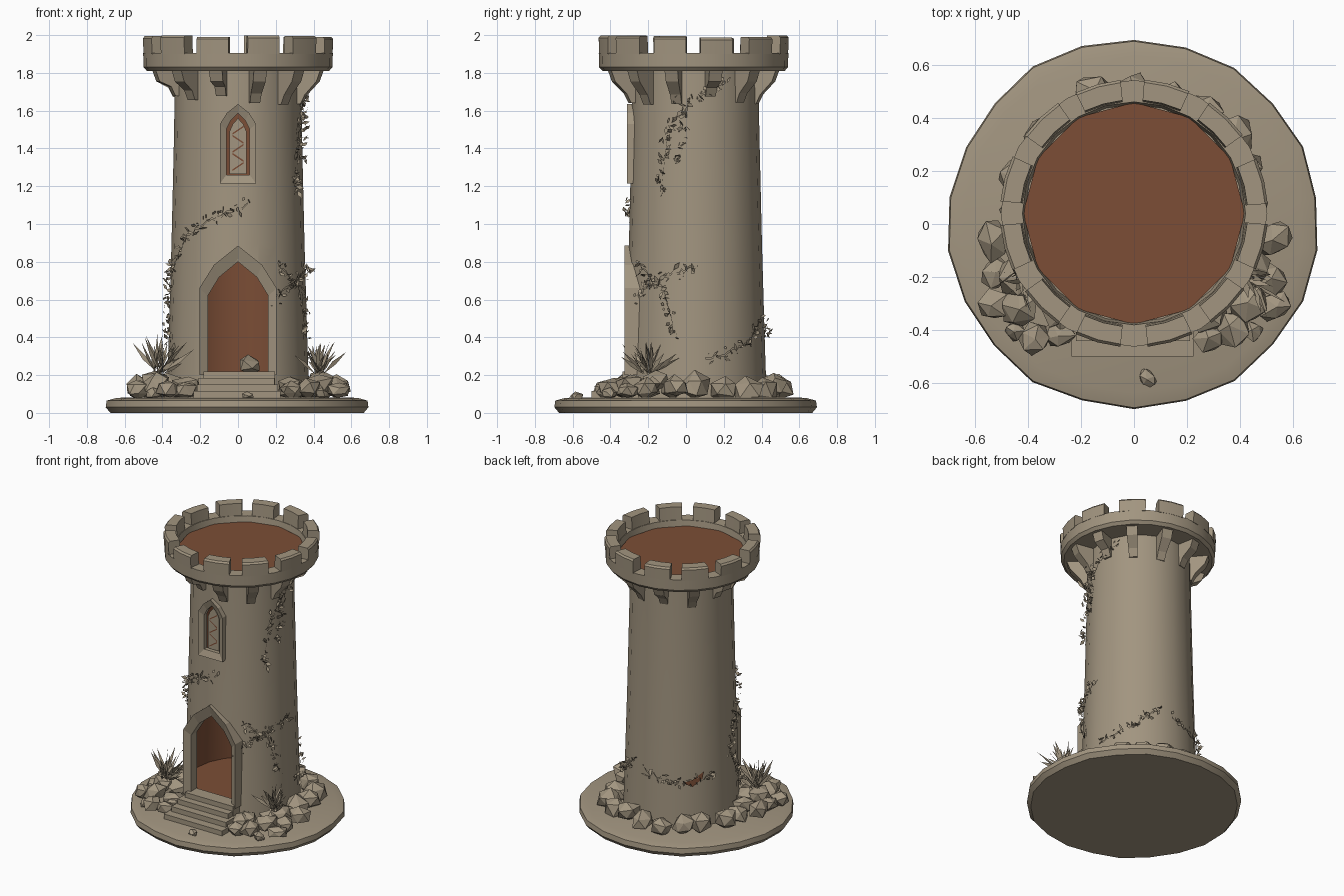
import bpy, bmesh, math, random
from mathutils import Vector, Matrix

if "Cube" in bpy.data.objects:
    bpy.data.objects.remove(bpy.data.objects["Cube"])
random.seed(7)
R = random.uniform
CY = 0.05                                   # tower axis sits slightly behind the origin


def material(name, rgb):
    m = bpy.data.materials.new(name)
    m.diffuse_color = (*rgb, 1)
    m.use_nodes = True
    m.node_tree.nodes["Principled BSDF"].inputs["Base Color"].default_value = m.diffuse_color
    return m


STONE = material("weathered_stone", (0.36, 0.30, 0.215))
BROWN = material("red_brown_inside", (0.20, 0.076, 0.037))


def finish(name, bm, mats=(STONE,), angle=None, recalc=True):
    if recalc:
        bmesh.ops.recalc_face_normals(bm, faces=bm.faces)
    me = bpy.data.meshes.new(name)
    bm.to_mesh(me)
    bm.free()
    for m in mats:
        me.materials.append(m)
    ob = bpy.data.objects.new(name, me)
    bpy.context.collection.objects.link(ob)
    if angle:
        me.shade_smooth()
        me.set_sharp_from_angle(angle=math.radians(angle))
    return ob


def polar(deg, r, z, cy=CY):                # 0 degrees is the front, 90 is +x
    a = math.radians(deg)
    return Vector((r * math.sin(a), cy - r * math.cos(a), z))


def lathe(bm, profile, n, cy, start=0, end=360, brown=(), jitter=0):
    """Sweep a closed r/z profile round the axis; a partial sweep gets end caps."""
    full = end - start == 360
    rings = []
    for i in range(n if full else n + 1):
        k = 1 + R(-jitter, jitter)
        rings.append([bm.verts.new(polar(start + (end - start) * i / n, r * k, z, cy)) for r, z in profile])
    m = len(profile)
    for i in range(n):
        a, b = rings[i], rings[(i + 1) % len(rings)]
        for j in range(m):
            f = bm.faces.new((a[j], b[j], b[(j + 1) % m], a[(j + 1) % m]))
            f.material_index = int(j in brown)
    if not full:
        bm.faces.new(rings[0])
        bm.faces.new(rings[-1])


def arch(h, z0, spring, apex):              # pointed arch outline in x/z
    mid = spring + (apex - spring) * 0.55
    return [(-h, z0), (-h, spring), (-h * 0.62, mid), (0, apex), (h * 0.62, mid), (h, spring), (h, z0)]


def arch_prism(name, pts, y0, y1, mat):
    bm = bmesh.new()
    a = [bm.verts.new((x, y0, z)) for x, z in pts]
    b = [bm.verts.new((x, y1, z)) for x, z in pts]
    bm.faces.new(a)
    bm.faces.new(b)
    for i in range(len(pts)):
        j = (i + 1) % len(pts)
        bm.faces.new((a[i], a[j], b[j], b[i]))
    return finish(name, bm, (mat,))


def arch_frame(name, outer, inner, y_out, y_in, y_back):
    bm = bmesh.new()
    loops = [[bm.verts.new((x, y, z)) for x, z in p]
             for p, y in ((outer, y_back), (outer, y_out), (inner, y_in), (inner, y_back))]
    n = len(outer)
    for k in range(4):
        a, b = loops[k], loops[(k + 1) % 4]
        for i in range(n):
            j = (i + 1) % n
            bm.faces.new((a[i], a[j], b[j], b[i]))
    return finish(name, bm)


def box(bm, x, y0, y1, z0, z1, cx=0):
    mat = Matrix.Translation((cx, (y0 + y1) / 2, (z0 + z1) / 2)) @ Matrix.Diagonal((2 * x, y1 - y0, z1 - z0, 1))
    bmesh.ops.create_cube(bm, size=1, matrix=mat)


def disc(name, r, z, cy, mat, n=20):
    bm = bmesh.new()
    bm.faces.new([bm.verts.new(polar(360 * i / n, r, z, cy)) for i in range(n)])
    return finish(name, bm, (mat,))


# ground slab
bm = bmesh.new()
lathe(bm, [(0.001, 0), (0.675, 0), (0.7, 0.03), (0.695, 0.065), (0.64, 0.08), (0.001, 0.085)], 22, 0, jitter=0.012)
finish("ground_slab", bm, angle=40)

# hollow tower wall, brown inside
WALL = [(0.378, 0.05), (0.368, 0.35), (0.352, 0.9), (0.338, 1.5), (0.335, 1.83),
        (0.315, 1.83), (0.318, 1.5), (0.332, 0.9), (0.348, 0.35), (0.358, 0.05)]
bm = bmesh.new()
lathe(bm, WALL, 20, CY, brown=(5, 6, 7, 8))
tower = finish("tower_wall", bm, (STONE, BROWN), 35)
for nm, pts in (("door_cutter", arch(0.165, 0.2, 0.62, 0.81)), ("window_cutter", arch(0.065, 1.26, 1.5, 1.59))):
    cut = arch_prism(nm, pts, -0.5, -0.1, STONE)
    cut.hide_render = True
    cut.hide_set(True)
    mod = tower.modifiers.new(nm, 'BOOLEAN')
    mod.operation, mod.object, mod.solver = 'DIFFERENCE', cut, 'EXACT'
disc("inner_floor", 0.35, 0.21, CY, BROWN)

# door and window surrounds
arch_frame("door_frame", arch(0.205, 0.2, 0.66, 0.885), arch(0.16, 0.2, 0.62, 0.8), -0.325, -0.3, -0.235)
arch_frame("window_frame", arch(0.095, 1.215, 1.53, 1.635), arch(0.062, 1.26, 1.5, 1.585), -0.312, -0.295, -0.262)
arch_prism("window_panel", arch(0.045, 1.265, 1.49, 1.56), -0.276, -0.268, STONE)
bm = bmesh.new()
for i in range(5):                          # zigzag gaps across the panel
    z, s = 1.30 + i * 0.048, (-1) ** i
    q = [(-0.03, z - 0.02 * s), (0.03, z + 0.02 * s), (0.03, z + 0.02 * s + 0.009), (-0.03, z - 0.02 * s + 0.009)]
    bm.faces.new([bm.verts.new((x, -0.279, w)) for x, w in q])
finish("window_cracks", bm, (BROWN,))

# crown ring, merlons, deck
CC = 0.04
bm = bmesh.new()
lathe(bm, [(0.33, 1.81), (0.482, 1.81), (0.5, 1.83), (0.502, 1.905), (0.42, 1.905), (0.41, 1.84), (0.33, 1.84)], 24, CC)
finish("crown_ring", bm, angle=35)
disc("tower_deck", 0.418, 1.865, CC, BROWN, 12)
bm = bmesh.new()
for k in range(12):
    t, w = R(1.985, 2.0), R(-1, 1)
    lathe(bm, [(0.422, 1.9), (0.502, 1.9), (0.505, t - 0.012), (0.495, t), (0.428, t)], 2, CC,
          30 * k + 5 + w, 30 * k + 25 + w)
finish("merlons", bm, angle=30)

# corbels under the crown
bm = bmesh.new()
for k in range(12):
    a, lo = 15 + 30 * k, R(1.63, 1.68)
    lathe(bm, [(0.31, lo), (0.35, lo), (0.375, lo + 0.05), (0.44, 1.755), (0.462, 1.815), (0.31, 1.815)],
          1, CC, a - 4.5, a + 4.5)
finish("corbels", bm)

# entrance steps
bm = bmesh.new()
for w, y, z in ((0.23, -0.50, 0.115), (0.215, -0.44, 0.15), (0.2, -0.385, 0.185), (0.19, -0.335, 0.22)):
    box(bm, w, y, -0.24, 0.06, z, R(-0.012, 0.012))
finish("entrance_steps", bm)


# rocks round the foot
def rock(bm, p, s, flat=0.8):
    m = (Matrix.Translation(p) @ Matrix.Rotation(R(0, 6.3), 4, 'Z')
         @ Matrix.Diagonal((s * R(0.9, 1.25), s * R(0.85, 1.1), s * flat, 1)))
    for v in bmesh.ops.create_icosphere(bm, subdivisions=1, radius=1, matrix=m)['verts']:
        v.co += Vector((R(-1, 1), R(-1, 1), R(-1, 1))) * s * 0.17


bm = bmesh.new()
for i in range(17):
    rock(bm, polar(38 + i * 284 / 16 + R(-3, 3), R(0.43, 0.47), R(0.12, 0.15)), R(0.065, 0.085), 0.95)
for s in (-1, 1):
    for x, y, z, r in ((0.53, -0.06, 0.14, 0.07), (0.52, -0.2, 0.13, 0.065), (0.53, -0.31, 0.12, 0.06),
                       (0.43, -0.3, 0.15, 0.075), (0.37, -0.41, 0.13, 0.065), (0.28, -0.42, 0.12, 0.06),
                       (0.44, -0.18, 0.17, 0.075), (0.27, -0.33, 0.14, 0.07), (0.45, -0.4, 0.1, 0.04)):
        rock(bm, Vector((s * x, y + R(-0.02, 0.02), z)), r)
rock(bm, Vector((0.05, -0.58, 0.09)), 0.035, 0.5)
rock(bm, Vector((0.06, 0.0, 0.25)), 0.07, 0.7)    # rubble seen through the door
finish("foot_rocks", bm)

# spiky grass tufts
bm = bmesh.new()
for x, h in ((-0.42, 0.22), (0.43, 0.18)):
    for i in range(34):
        a, lean = R(0, 6.3), R(0.1, 1.1)
        d = Vector((math.cos(a) * math.sin(lean), math.sin(a) * math.sin(lean), math.cos(lean)))
        base = Vector((x + R(-0.025, 0.025), -0.2 + R(-0.025, 0.025), 0.21))
        side = d.cross((R(-1, 1), R(-1, 1), 0.3)).normalized() * 0.012
        ln = h * R(0.5, 1.05)
        pts = (base - side * 0.5, base + d * ln * 0.5 - side, base + d * ln, base + d * ln * 0.5 + side)
        bm.faces.new([bm.verts.new(p) for p in pts])
finish("grass_tufts", bm, recalc=False)


# creepers and ragged scraps clinging to the wall
def wall_r(z):
    return 0.378 - 0.043 * min(1, z / 1.5)


PATHS = [[(-78, 0.7), (-50, 0.93), (-25, 1.02), (8, 1.1)], [(118, 1.76), (90, 1.66), (65, 1.5), (58, 1.15)],
         [(35, 0.78), (62, 0.66), (75, 0.4)], [(30, 0.6), (62, 0.72), (92, 0.78)], [(-78, 0.8), (-88, 0.55), (-65, 0.28)],
         [(98, 0.28), (135, 0.36), (160, 0.5)], [(175, 0.46), (205, 0.4), (250, 0.43)], [(72, 1.8), (80, 1.5), (76, 1.3)]]
leaves, stems = bmesh.new(), bmesh.new()
for path in PATHS:
    for (a0, z0), (a1, z1) in zip(path, path[1:]):
        n = max(5, int(math.hypot((a1 - a0) * 0.006, z1 - z0) / 0.014))
        last = None
        for i in range(n + 1):
            t = i / n
            a, z = a0 + (a1 - a0) * t, z0 + (z1 - z0) * t + R(-0.012, 0.012)
            pair = [stems.verts.new(polar(a, wall_r(z) + 0.006, z + d)) for d in (-0.006, 0.006)]
            if last:
                stems.faces.new((last[0], pair[0], pair[1], last[1]))
            last = pair
            c = polar(a + R(-4, 4), wall_r(z) + R(0.005, 0.035), z + R(-0.03, 0.03))
            u = Vector((R(-1, 1), R(-1, 1), R(-1, 1))).normalized() * R(0.012, 0.028)
            v = u.cross(Vector((R(-1, 1), R(-1, 1), R(-1, 1)))).normalized() * R(0.006, 0.014)
            leaves.faces.new([leaves.verts.new(p) for p in (c - u, c - v, c + u, c + v)])
finish("creeper_leaves", leaves, recalc=False)
finish("creeper_stems", stems)

# broken hole at the back left
bm = bmesh.new()
bm.faces.new([bm.verts.new(polar(a, wall_r(z) + 0.008, z))
              for a, z in ((216, 0.4), (226, 0.37), (236, 0.42), (238, 0.47), (226, 0.42))])
finish("wall_breach", bm, (BROWN,))
